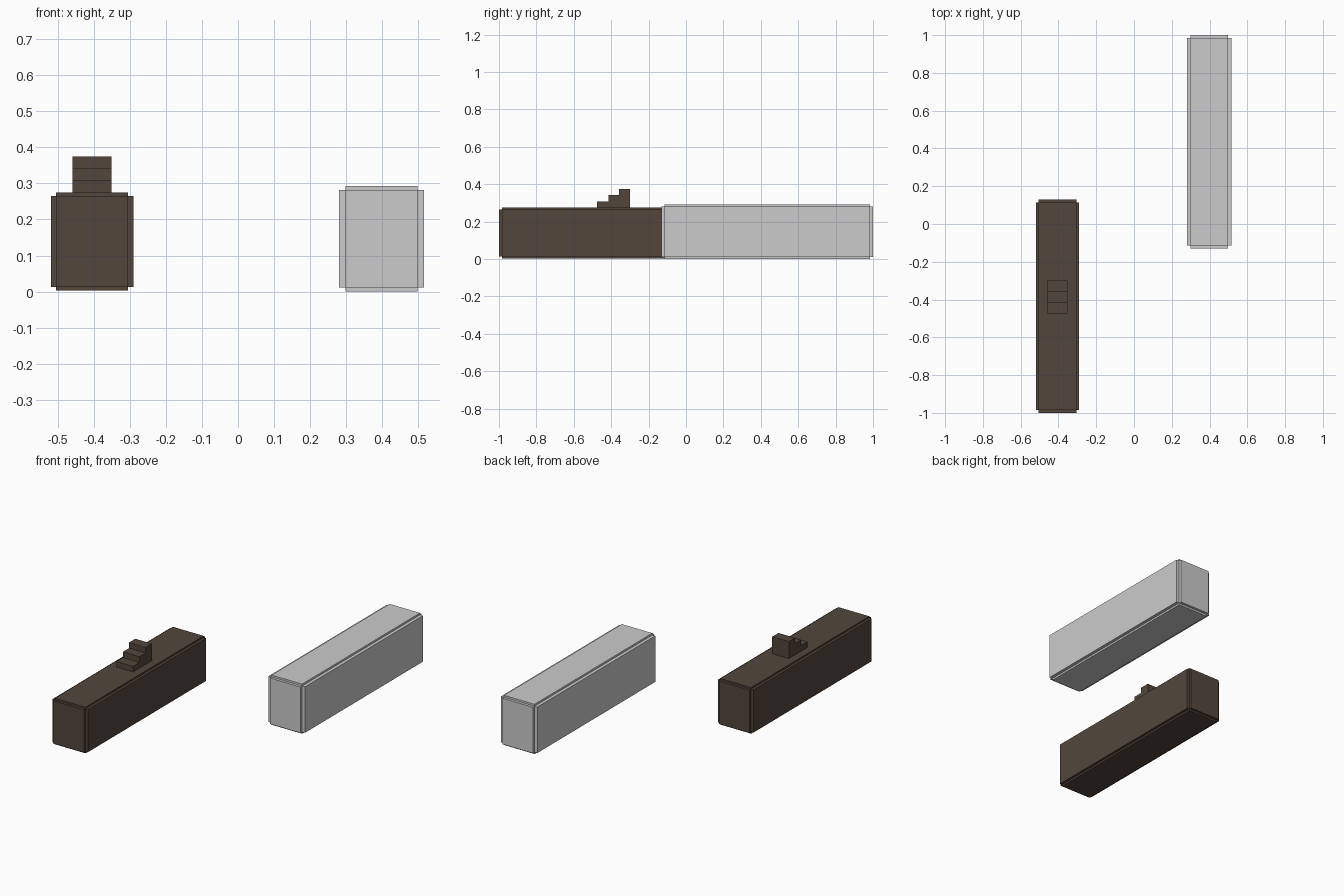
import bpy, bmesh
from mathutils import Matrix, Vector

if "Cube" in bpy.data.objects:
    bpy.data.objects.remove(bpy.data.objects["Cube"])


def boxes(name, spans, mat=None):
    """One object from boxes given as ((x0, x1), (y0, y1), (z0, z1))."""
    bm = bmesh.new()
    for span in spans:
        mid = Vector([(a + b) / 2 for a, b in span])
        size = Vector([b - a for a, b in span])
        bmesh.ops.create_cube(bm, size=1, matrix=Matrix.Translation(mid) @ Matrix.Diagonal(size.to_4d()))
    me = bpy.data.meshes.new(name)
    bm.to_mesh(me)
    bm.free()
    ob = bpy.data.objects.new(name, me)
    bpy.context.collection.objects.link(ob)
    if mat:
        me.materials.append(mat)
    return ob


def notched_block(name, x, y, z, inset, mat=None):
    """Block with stepped edges: three crossing boxes, each full size on one axis."""
    full = (x, y, z)
    small = [(a + i, b - i) for (a, b), i in zip(full, inset)]
    spans = [[full[k] if k == axis else small[k] for k in range(3)] for axis in range(3)]
    return boxes(name, spans, mat)


dark = bpy.data.materials.new("dark_brown")
dark.diffuse_color = (0.085, 0.062, 0.045, 1)
dark.use_nodes = True
dark.node_tree.nodes["Principled BSDF"].inputs["Base Color"].default_value = dark.diffuse_color

# Dark slide block and plain pale block
notched_block("dark_block", (-0.52, -0.29), (-1.0, 0.13), (0.003, 0.275), (0.015, 0.015, 0.01), dark)
notched_block("pale_block", (0.28, 0.517), (-0.13, 1.0), (0.0, 0.293), (0.019, 0.016, 0.011))

# Three-step thumb rest on the dark block
steps = [(-0.475, -0.415, 0.308), (-0.415, -0.358, 0.342), (-0.358, -0.30, 0.375)]
boxes("thumb_steps", [((-0.46, -0.352), (y0, y1), (0.27, top)) for y0, y1, top in steps], dark)
